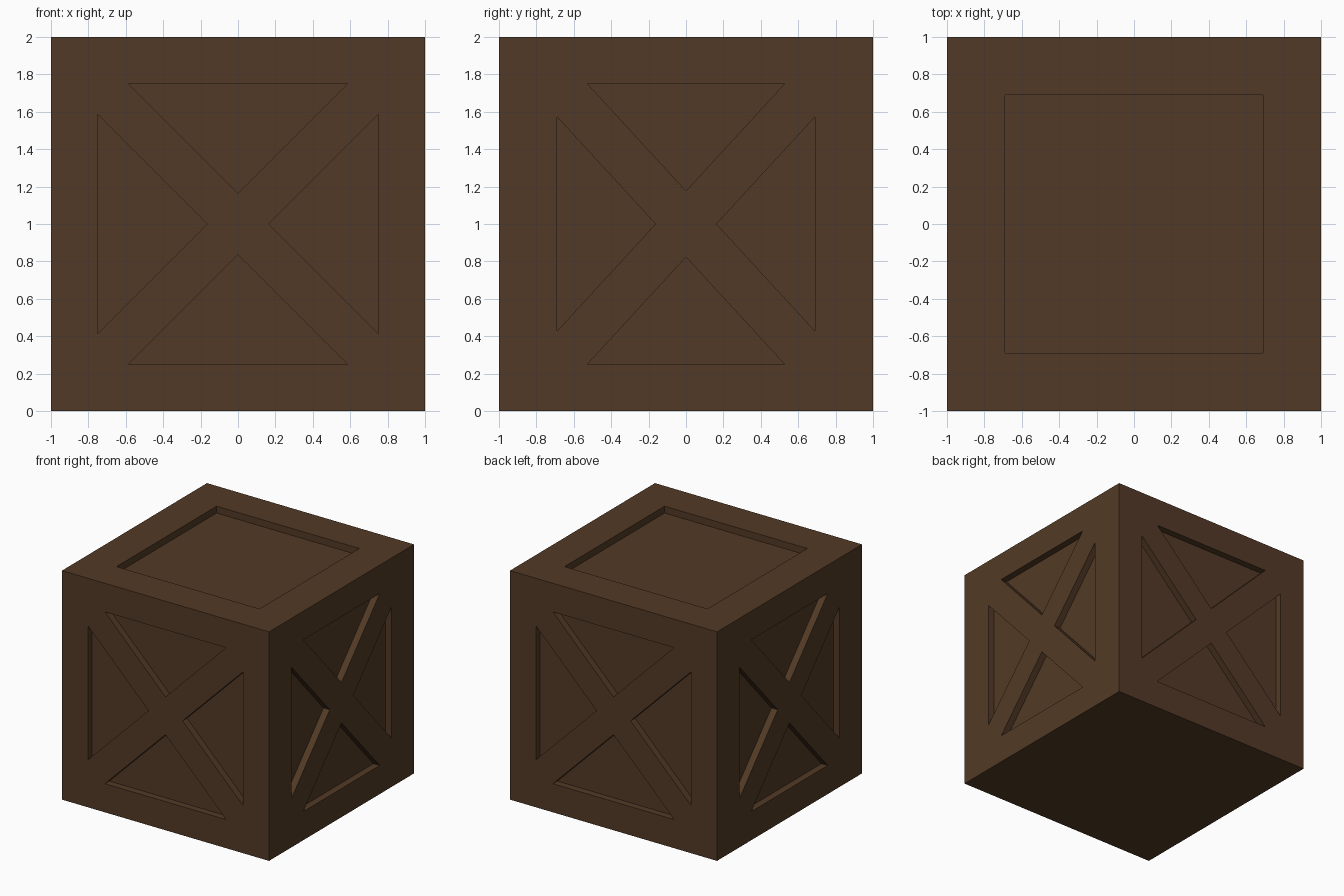
import bpy, bmesh
from mathutils import Vector

if "Cube" in bpy.data.objects:
    bpy.data.objects.remove(bpy.data.objects["Cube"])

wood = bpy.data.materials.new("dark_brown_wood")
wood.diffuse_color = (0.084, 0.042, 0.019, 1)
wood.use_nodes = True
wood.node_tree.nodes["Principled BSDF"].inputs["Base Color"].default_value = wood.diffuse_color

DEPTH = 0.06           # how far the panels sit behind the frame
OPEN_X = 0.75          # half width of front/back openings
OPEN_Y = 0.69          # half width of side openings and of the top opening
RAIL = 0.25            # height of the rails


def finish(name, bm):
    bmesh.ops.recalc_face_normals(bm, faces=bm.faces)
    mesh = bpy.data.meshes.new(name)
    bm.to_mesh(mesh)
    bm.free()
    mesh.materials.append(wood)
    obj = bpy.data.objects.new(name, mesh)
    bpy.context.collection.objects.link(obj)
    return obj


def box(name, lo, hi):
    lo, hi = Vector(lo), Vector(hi)
    bm = bmesh.new()
    bmesh.ops.create_cube(bm, size=1)
    for v in bm.verts:
        v.co = Vector([(lo[i] + hi[i]) / 2 + v.co[i] * (hi[i] - lo[i]) for i in range(3)])
    return finish(name, bm)


def cross_brace(name, w, h, a, b, place):
    """X-shaped board clipped to a 2w x 2h opening; a, b are the notch offsets."""
    quarter = [(a, 0), (w, h - b), (w, h), (w - a, h), (0, b)]
    pts = quarter[:]
    pts += [(-x, z) for x, z in quarter[-2::-1]]
    pts += [(-x, -z) for x, z in quarter[1:]]
    pts += [(x, -z) for x, z in quarter[-2:0:-1]]
    bm = bmesh.new()
    face = bm.faces.new([bm.verts.new(place(u, v, 1)) for u, v in pts])
    inward = Vector(place(0, 0, 1 - DEPTH)) - Vector(place(0, 0, 1))
    ext = bmesh.ops.extrude_face_region(bm, geom=[face], use_keep_orig=True)
    for v in [g for g in ext["geom"] if isinstance(g, bmesh.types.BMVert)]:
        v.co += inward
    bmesh.ops.triangulate(bm, faces=[f for f in bm.faces if len(f.verts) > 4])
    return finish(name, bm)


# Recessed panels on the sides and top, and the flush floor
c = 1 - DEPTH
box("inner_panels", (-c, -c, DEPTH), (c, c, 2 - DEPTH))
box("floor_board", (-OPEN_Y, -OPEN_Y, 0), (OPEN_Y, OPEN_Y, DEPTH))

# Corner posts
for sx in (-1, 1):
    for sy in (-1, 1):
        xs, ys = sorted((sx * OPEN_X, sx)), sorted((sy * OPEN_Y, sy))
        box("corner_post", (xs[0], ys[0], RAIL), (xs[1], ys[1], 2 - RAIL))

# Top and bottom rails
for level, z0, z1 in (("bottom", 0, RAIL), ("top", 2 - RAIL, 2)):
    for s in (-1, 1):
        lo, hi = sorted((s * OPEN_Y, s))
        box(level + "_long_rail", (-1, lo, z0), (1, hi, z1))
        box(level + "_short_rail", (lo, -OPEN_Y, z0), (hi, OPEN_Y, z1))

# Cross braces on all four sides
H = 1 - RAIL
for s in (-1, 1):
    cross_brace("front_back_brace", OPEN_X, H, 0.165, 0.165,
                lambda u, v, d: (u, s * d, v + 1))
    cross_brace("side_brace", OPEN_Y, H, 0.163, 0.177,
                lambda u, v, d: (s * d, u, v + 1))
